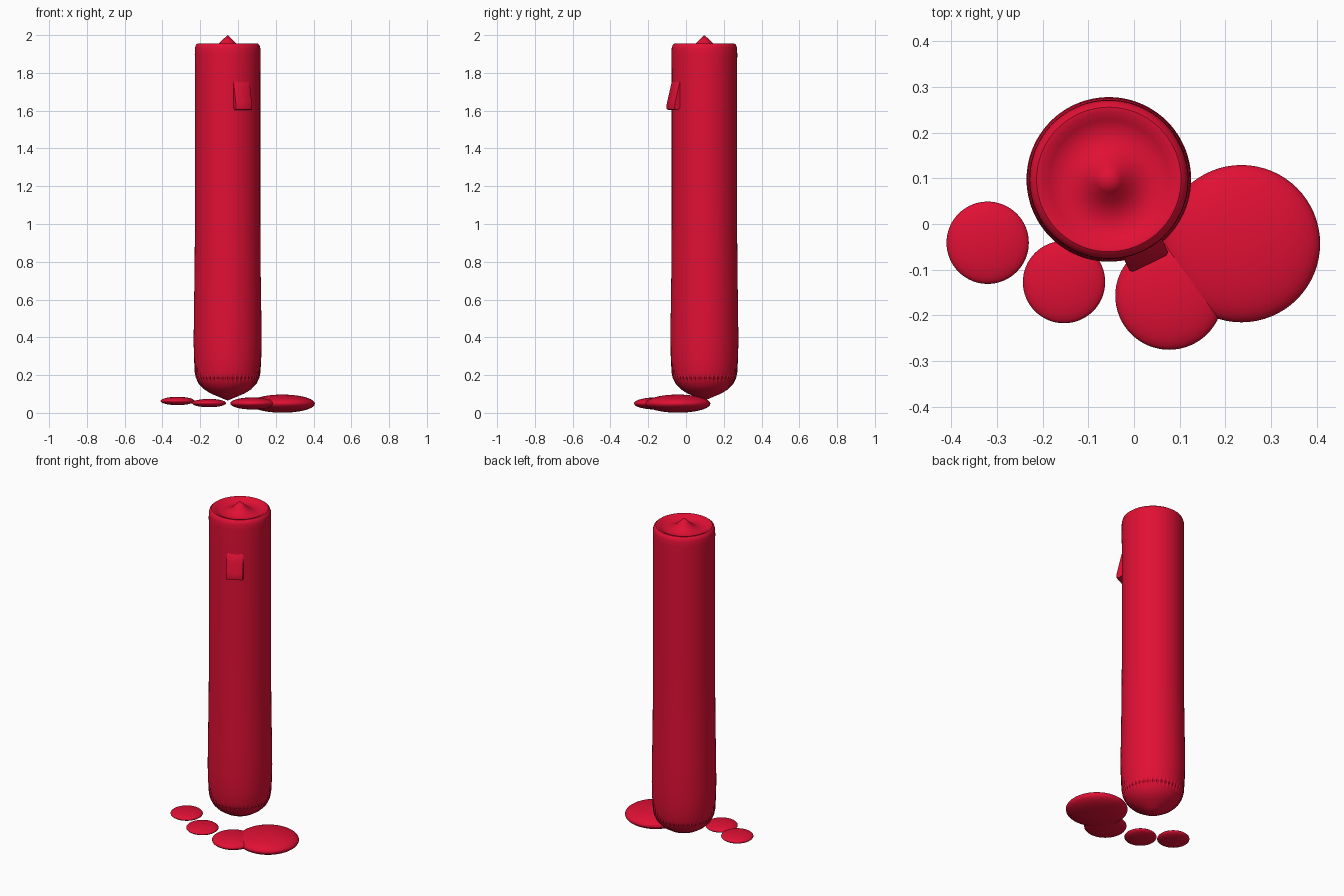
import bpy, bmesh, math
from mathutils import Vector

if "Cube" in bpy.data.objects:
    bpy.data.objects.remove(bpy.data.objects["Cube"])

red = bpy.data.materials.new("red wax")
red.diffuse_color = (0.75, 0.005, 0.035, 1)
red.use_nodes = True
red.node_tree.nodes["Principled BSDF"].inputs["Base Color"].default_value = red.diffuse_color

CX, CY = -0.055, 0.0975


def finish(name, bm, angle=40):
    bmesh.ops.recalc_face_normals(bm, faces=bm.faces)
    me = bpy.data.meshes.new(name)
    bm.to_mesh(me)
    bm.free()
    ob = bpy.data.objects.new(name, me)
    bpy.context.collection.objects.link(ob)
    me.materials.append(red)
    bpy.ops.object.select_all(action='DESELECT')
    ob.select_set(True)
    bpy.context.view_layer.objects.active = ob
    bpy.ops.object.shade_smooth_by_angle(angle=math.radians(angle))
    return ob


# candle body: turned profile (radius, height, flute depth), fluted near the foot
profile = [(0, 0.065, 0), (0.045, 0.084, 0), (0.09, 0.103, 0), (0.125, 0.125, 0.001),
           (0.152, 0.152, 0.004), (0.168, 0.185, 0.006), (0.174, 0.215, 0.004),
           (0.178, 0.29, 0.0008), (0.18, 0.38, 0), (0.178, 0.55, 0), (0.175, 0.75, 0),
           (0.173, 1.0, 0), (0.173, 1.8, 0), (0.174, 1.9, 0), (0.173, 1.932, 0),
           (0.168, 1.948, 0), (0.158, 1.956, 0), (0.146, 1.955, 0), (0.13, 1.944, 0),
           (0.105, 1.934, 0), (0.075, 1.938, 0), (0.05, 1.952, 0), (0.028, 1.974, 0),
           (0, 2.0, 0)]
N = 88
bm = bmesh.new()
rings = []
for r, z, d in profile:
    if r == 0:
        rings.append([bm.verts.new((CX, CY, z))] * N)
    else:
        ring = []
        for i in range(N):
            a = 2 * math.pi * i / N
            rr = r - d * (i % 2)
            ring.append(bm.verts.new((CX + rr * math.cos(a), CY + rr * math.sin(a), z)))
        rings.append(ring)
for lo, hi in zip(rings, rings[1:]):
    for i in range(N):
        j = (i + 1) % N
        bm.faces.new(list(dict.fromkeys((lo[i], lo[j], hi[j], hi[i]))))
finish("candle_body", bm)

# wax drip on the front: wedge section (radius, height) swept sideways
ang = math.radians(-64)
out = Vector((math.cos(ang), math.sin(ang), 0))
side = Vector((-out.y, out.x, 0))
section = [(0.15, 1.77), (0.174, 1.75), (0.186, 1.70), (0.199, 1.65), (0.205, 1.622),
           (0.202, 1.607), (0.19, 1.603), (0.15, 1.625)]
bm = bmesh.new()
loops = []
for s in (-0.047, -0.04, 0.04, 0.047):
    inset = 0.005 if abs(s) > 0.045 else 0
    loops.append([bm.verts.new(Vector((CX, CY, z)) + out * (r - inset) + side * s)
                  for r, z in section])
for a, b in zip(loops, loops[1:]):
    for i in range(len(section)):
        j = (i + 1) % len(section)
        bm.faces.new((a[i], a[j], b[j], b[i]))
bm.faces.new(loops[0])
bm.faces.new(loops[-1])
finish("wax_drip", bm, 50)

# flat wax puddles around the foot: x, y, z, radius, half height
puddles = [(-0.32, -0.041, 0.063, 0.09, 0.022), (-0.153, -0.127, 0.052, 0.09, 0.022),
           (0.077, -0.157, 0.05, 0.118, 0.032), (0.235, -0.043, 0.049, 0.172, 0.048)]
for k, (x, y, z, r, h) in enumerate(puddles):
    bm = bmesh.new()
    bmesh.ops.create_uvsphere(bm, u_segments=64, v_segments=24, radius=1)
    for v in bm.verts:
        v.co = Vector((x + v.co.x * r, y + v.co.y * r, z + v.co.z * h))
    finish(f"wax_puddle_{k + 1}", bm, 60)
